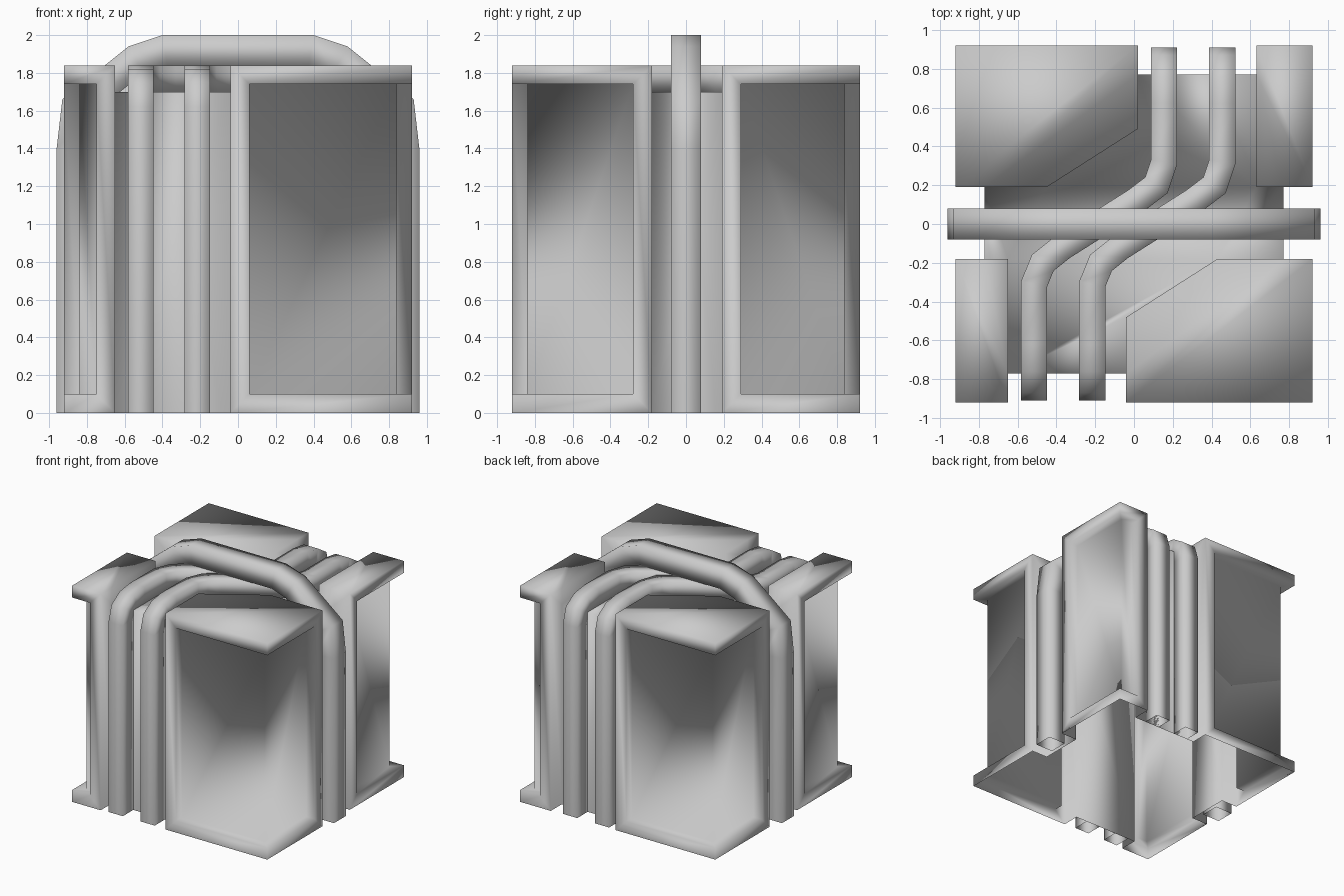
import bpy, bmesh
from mathutils import Vector

if "Cube" in bpy.data.objects:
    bpy.data.objects.remove(bpy.data.objects["Cube"])

O, C, P = 0.92, 0.77, 0.84          # block face, core wall, recessed panel
TOP, CORE, RIM = 1.84, 1.70, 0.10


def finish(name, bm):
    bmesh.ops.remove_doubles(bm, verts=bm.verts, dist=0.0005)
    bmesh.ops.recalc_face_normals(bm, faces=bm.faces)
    me = bpy.data.meshes.new(name)
    bm.to_mesh(me)
    bm.free()
    for p in me.polygons:
        p.use_smooth = True
    ob = bpy.data.objects.new(name, me)
    bpy.context.collection.objects.link(ob)
    return ob


def face(bm, pts):
    return bm.faces.new([bm.verts.new(p) for p in pts])


def wall(bm, a, b, z0, z1):
    return face(bm, [(*a, z0), (*b, z0), (*b, z1), (*a, z1)])


def corner_block(bm, sx, sy, inner):
    """Corner block with wrapped recess; inner runs from the y face to the x face."""
    x0, y1 = inner[0][0], inner[-1][1]
    corner, a, b = (sx * O, sy * O), (x0, sy * O), (sx * O, y1)
    # two outer faces sharing the corner edge
    v = {(p, z): bm.verts.new((*p, z)) for p in (corner, a, b) for z in (0, TOP)}
    outer = [bm.faces.new([v[a, 0], v[corner, 0], v[corner, TOP], v[a, TOP]]),
             bm.faces.new([v[corner, 0], v[b, 0], v[b, TOP], v[corner, TOP]])]
    if sx * sy > 0:
        for f in outer:
            f.normal_flip()
    for f in outer:
        f.normal_update()
    # frame, then the panel pushed inward
    bmesh.ops.inset_region(bm, faces=outer, thickness=RIM, depth=0,
                           use_boundary=True, use_even_offset=True)
    bmesh.ops.inset_region(bm, faces=outer, thickness=0, depth=0, use_boundary=True)
    for vert in {w for f in outer for w in f.verts}:
        if abs(vert.co.x) > O - 0.01:
            vert.co.x = sx * P
        if abs(vert.co.y) > O - 0.01:
            vert.co.y = sy * P
    # returns to the core, upper step walls and lid
    for p, q in ((a, inner[0]), (b, inner[-1])):
        face(bm, [(*p, 0), (*q, 0), (*q, CORE), (*q, TOP), (*p, TOP)])
    for p, q in zip(inner, inner[1:]):
        wall(bm, p, q, CORE, TOP)
    face(bm, [(*p, TOP) for p in [corner, a] + inner + [b]])


# crate shell: four corner blocks around a lower core, open underneath
blocks = [
    (1, -1, [(-0.04, -C), (-0.04, -0.48), (0.43, -0.18), (C, -0.18)]),
    (1, 1, [(0.63, C), (0.63, 0.19), (C, 0.19)]),
    (-1, 1, [(0.02, C), (0.02, 0.49), (-0.45, 0.19), (-C, 0.19)]),
    (-1, -1, [(-0.65, -C), (-0.65, -0.18), (-C, -0.18)]),
]
bm = bmesh.new()
loops = []
for i, (sx, sy, inner) in enumerate(blocks):
    corner_block(bm, sx, sy, inner)
    loops.append(inner[::-1] if i % 2 else inner)
for i, lp in enumerate(loops):
    wall(bm, lp[-1], loops[(i + 1) % 4][0], 0, CORE)
face(bm, [(*p, CORE) for lp in loops for p in lp])
finish("crate_shell", bm)


def pipe(name, pts, width, depth, side0):
    """Square tube swept with mitred bends; pts follow the middle of its outer face."""
    pts = [Vector(p) for p in pts]
    bm = bmesh.new()
    rings = []
    for i, p in enumerate(pts):
        t1 = (p - pts[i - 1]).normalized() if i else (pts[1] - p).normalized()
        t2 = (pts[i + 1] - p).normalized() if i < len(pts) - 1 else t1
        t = (t1 + t2).normalized()
        k = 1 / t.dot(t1)
        s = Vector((t.y, -t.x, 0))
        s = s.normalized() if s.length > 0.01 else Vector(side0)
        n = t.cross(s)
        vertical = abs(t1.z - t2.z) > 1e-4
        s *= width / 2 * (1 if vertical else k)
        n *= depth * (k if vertical else 1)
        rings.append([bm.verts.new(q) for q in (p - s, p + s, p + s + n, p - s + n)])
    for r, q in zip(rings, rings[1:]):
        for j in range(4):
            bm.faces.new([r[j], r[(j + 1) % 4], q[(j + 1) % 4], q[j]])
    finish(name, bm)


# cross pipe over the middle
half = [(0.96, 0), (0.96, 1.40), (0.93, 1.66), (0.58, 1.94), (0.40, 2.0)]
pipe("cross_pipe", [(-x, 0, z) for x, z in half] + [(x, 0, z) for x, z in half[::-1]],
     0.16, 0.16, (0, -1, 0))

# pair of pipes with an S-bend across the top
rise = [(0.91, 0), (0.91, 1.62), (0.87, 1.75), (0.76, 1.82), (0.62, TOP)]
bend = [(-0.515, -0.31), (-0.47, -0.20), (-0.37, -0.12),
        (0.01, 0.12), (0.115, 0.20), (0.155, 0.32)]
for n, dx in enumerate((0, 0.3)):
    path = [(dx - 0.515, -y, z) for y, z in rise]
    path += [(x + dx, y, TOP) for x, y in bend]
    path += [(dx + 0.155, y, z) for y, z in rise[::-1]]
    pipe(f"bent_pipe_{n + 1}", path, 0.135, 0.14, (1, 0, 0))
